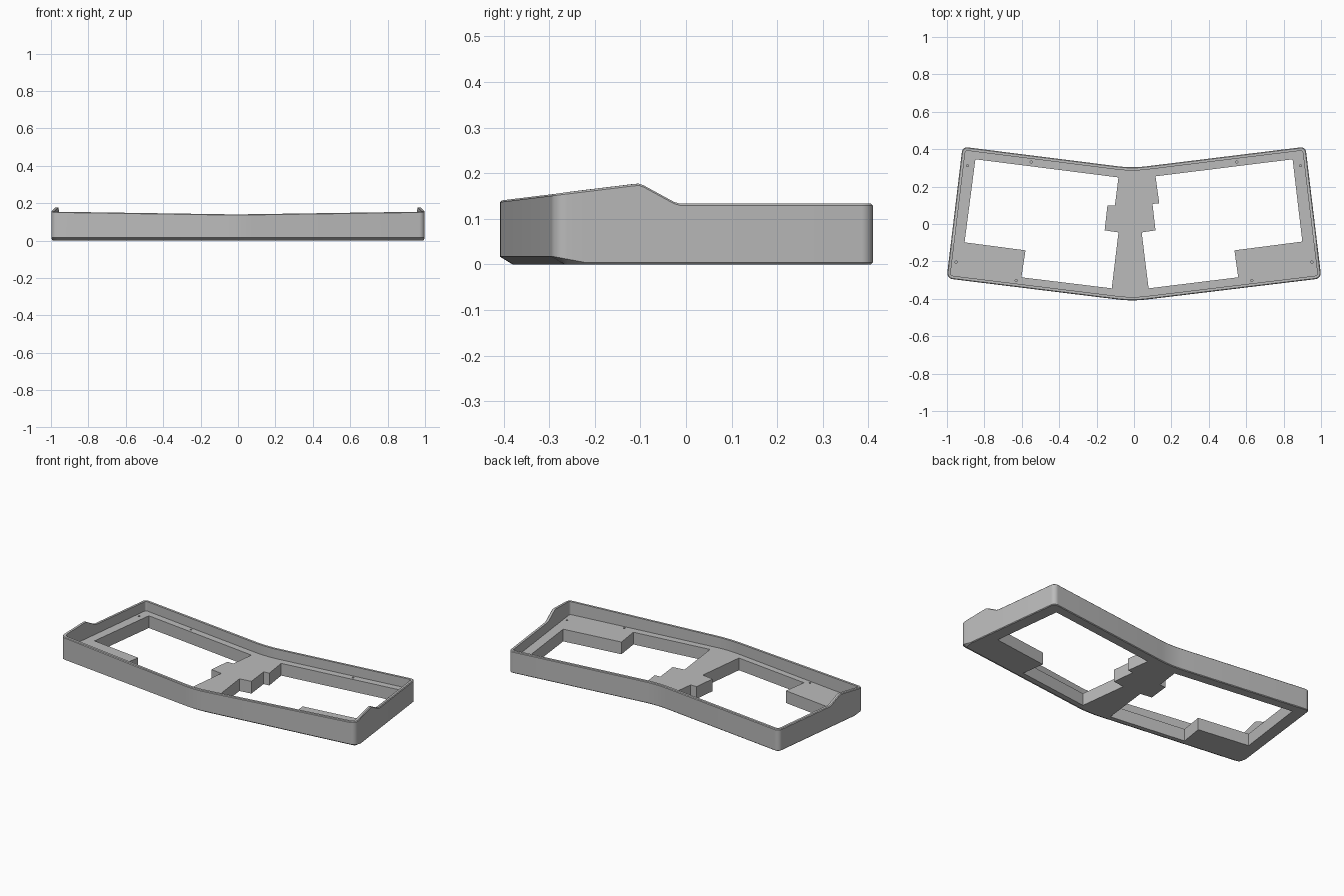
import bpy, bmesh, math
from mathutils import Vector

if "Cube" in bpy.data.objects:
    bpy.data.objects.remove(bpy.data.objects["Cube"], do_unlink=True)

FLOOR = 0.075
WALL = 0.018

grey = bpy.data.materials.new("case grey")
grey.use_nodes = True
grey.diffuse_color = (0.5, 0.5, 0.5, 1)
grey.node_tree.nodes["Principled BSDF"].inputs["Base Color"].default_value = (0.5, 0.5, 0.5, 1)


def interp(table, v):
    """Piecewise linear lookup."""
    if v <= table[0][0]:
        return table[0][1]
    for (a, fa), (b, fb) in zip(table, table[1:]):
        if v <= b:
            return fa + (fb - fa) * (v - a) / (b - a)
    return table[-1][1]


def rounded(corners, steps=6):
    """Polygon with a true arc at each corner (x, y, radius)."""
    out = []
    for i, (x, y, r) in enumerate(corners):
        p = Vector((x, y))
        if r == 0:
            out.append(p)
            continue
        a = (Vector(corners[i - 1][:2]) - p).normalized()
        b = (Vector(corners[(i + 1) % len(corners)][:2]) - p).normalized()
        half = (math.pi - a.angle(b)) / 2
        t, w = r * math.tan(half), math.cos(half)
        for k in range(steps + 1):
            u = k / steps
            wa, wp, wb = (1 - u) ** 2, 2 * u * (1 - u) * w, u * u
            out.append(((p + a * t) * wa + p * wp + (p + b * t) * wb) / (wa + wp + wb))
    return out


def inward(points):
    """Mitred inward normal at each point of a counter-clockwise loop."""
    result = []
    for i, p in enumerate(points):
        d1 = (p - points[i - 1]).normalized()
        d2 = (points[(i + 1) % len(points)] - p).normalized()
        n = Vector((-d1.y - d2.y, d1.x + d2.x)).normalized()
        result.append(n / n.dot(Vector((-d1.y, d1.x))))
    return result


def make_object(name, bm):
    bmesh.ops.recalc_face_normals(bm, faces=bm.faces[:])
    mesh = bpy.data.meshes.new(name)
    bm.to_mesh(mesh)
    bm.free()
    mesh.materials.append(grey)
    obj = bpy.data.objects.new(name, mesh)
    bpy.context.collection.objects.link(obj)
    return obj


def prism(bm, points, z0, z1):
    low = [bm.verts.new((x, y, z0)) for x, y in points]
    high = [bm.verts.new((x, y, z1)) for x, y in points]
    bm.faces.new(low)
    bm.faces.new(high)
    for i in range(len(points)):
        bm.faces.new((low[i - 1], low[i], high[i], high[i - 1]))


# Rim height and lower chamfer size, both running front to back
rim = [(-0.41, 0.14), (-0.115, 0.176), (-0.103, 0.177), (-0.092, 0.173),
       (-0.026, 0.137), (-0.012, 0.133), (0.41, 0.133)]
chamfer_height = [(-0.29, 0.017), (-0.22, 0.004)]
chamfer_inset = [(-0.29, 0.028), (-0.22, 0.004)]

# Plan outline with breakpoints along both sides
front_y, back_y, front_x, back_x = -0.291, 0.413, 1.002, 0.917
breaks = [-0.22] + [y for y, z in rim[1:-1]]


def side_point(y, sign):
    f = (y - front_y) / (back_y - front_y)
    return (sign * (front_x + (back_x - front_x) * f), y, 0)


outline = rounded(
    [(-0.01, -0.413, 0.65), (front_x, front_y, 0.032)]
    + [side_point(y, 1) for y in breaks]
    + [(back_x, back_y, 0.028), (-0.01, 0.299, 0.65), (-back_x, back_y, 0.028)]
    + [side_point(y, -1) for y in reversed(breaks)]
    + [(-front_x, front_y, 0.032)])
normals = inward(outline)

# Tray: stacked loops up the outside, over the rim and down to the floor
bm = bmesh.new()
levels = [
    (lambda y: interp(chamfer_inset, y), lambda y: 0),
    (lambda y: 0, lambda y: interp(chamfer_height, y)),
    (lambda y: 0, lambda y: interp(rim, y) - 0.004),
    (lambda y: 0.004, lambda y: interp(rim, y)),
    (lambda y: WALL, lambda y: interp(rim, y)),
    (lambda y: WALL, lambda y: FLOOR),
]
loops = []
for inset, height in levels:
    loops.append([bm.verts.new((*(p + n * inset(p.y)), height(p.y)))
                  for p, n in zip(outline, normals)])
for a, b in zip(loops, loops[1:]):
    for i in range(len(outline)):
        bm.faces.new((a[i - 1], a[i], b[i], b[i - 1]))
bm.faces.new(loops[0])
bm.faces.new(loops[-1])
case = make_object("case_tray", bm)

# Openings through the floor and blind screw holes
right_opening = [(-0.848, 0.346), (-0.083, 0.249), (-0.102, 0.1), (-0.142, 0.1),
                 (-0.157, -0.034), (-0.083, -0.045), (-0.119, -0.344),
                 (-0.602, -0.285), (-0.58, -0.141), (-0.906, -0.098)]
left_opening = [(0.848, 0.346), (0.9, -0.094), (0.537, -0.141), (0.557, -0.285),
                (0.078, -0.344), (0.041, -0.045), (0.115, -0.034),
                (0.099, 0.107), (0.135, 0.111), (0.115, 0.255)]
screws = [(0.89, 0.312), (0.55, 0.331), (0.951, -0.204), (0.63, -0.302)]

bm = bmesh.new()
for shape in (right_opening, left_opening):
    prism(bm, shape, -0.1, FLOOR + 0.02)
for x, y in screws:
    for sign in (-1, 1):
        ring = [(sign * x + 0.006 * math.cos(k * math.tau / 12),
                 y + 0.006 * math.sin(k * math.tau / 12)) for k in range(12)]
        prism(bm, ring, FLOOR - 0.04, FLOOR + 0.02)
cutter = make_object("opening_cutter", bm)
cutter.hide_render = True

cut = case.modifiers.new("openings", 'BOOLEAN')
cut.operation = 'DIFFERENCE'
cut.solver = 'EXACT'
cut.object = cutter

for other in bpy.context.selected_objects:
    other.select_set(False)
bpy.context.view_layer.objects.active = case
case.select_set(True)
bpy.ops.object.modifier_apply(modifier=cut.name)
bpy.data.objects.remove(cutter, do_unlink=True)
bpy.ops.object.shade_smooth_by_angle(angle=math.radians(25))
